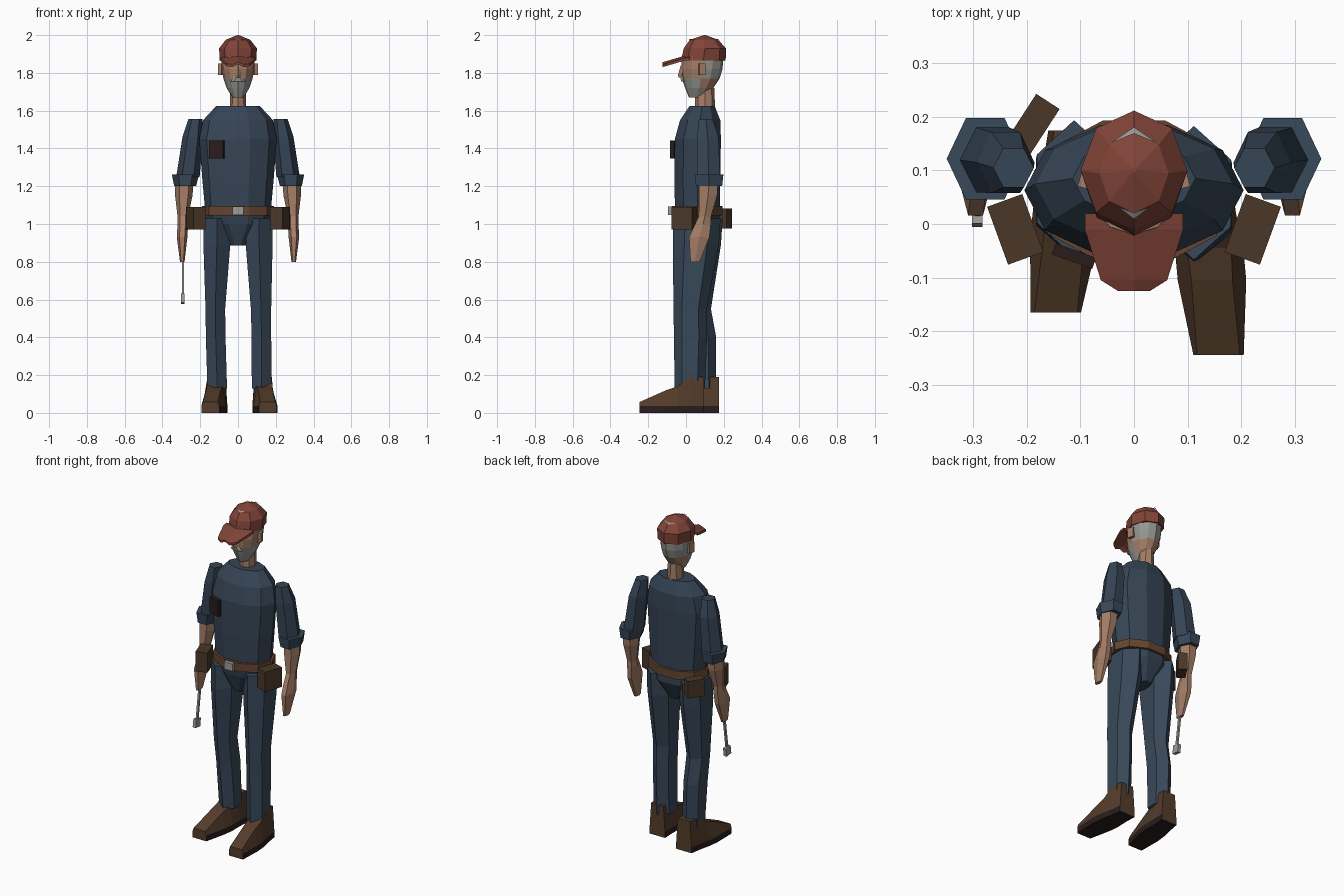
import bpy, bmesh, math
from mathutils import Matrix

cube = bpy.data.objects.get("Cube")
if cube:
    bpy.data.objects.remove(cube)


def material(name, r, g, b):
    m = bpy.data.materials.new(name)
    m.use_nodes = True
    m.diffuse_color = (r, g, b, 1)
    m.node_tree.nodes["Principled BSDF"].inputs["Base Color"].default_value = (r, g, b, 1)
    return m


SHIRT = material("navy shirt", .036, .058, .09)
PANTS = material("blue work cloth", .04, .065, .1)
SKIN = material("skin", .38, .21, .135)
CAP = material("brick red", .22, .058, .04)
LEATHER = material("dark leather", .07, .038, .022)
BOOT = material("boot brown", .09, .046, .024)
BELT = material("belt brown", .13, .06, .03)
DARK = material("near black brown", .022, .012, .012)
GREY = material("grey hair", .3, .3, .28)
METAL = material("steel", .34, .34, .32)


def finish(name, bm, *mats):
    bmesh.ops.recalc_face_normals(bm, faces=bm.faces)
    me = bpy.data.meshes.new(name)
    bm.to_mesh(me)
    bm.free()
    for m in mats:
        me.materials.append(m)
    ob = bpy.data.objects.new(name, me)
    bpy.context.collection.objects.link(ob)
    return ob


def skin_rings(name, rings, *mats, caps=True):
    """Bridge a list of point rings into one closed body."""
    bm = bmesh.new()
    loops = [[bm.verts.new(p) for p in ring] for ring in rings]
    n = len(loops[0])
    for a, b in zip(loops, loops[1:]):
        for i in range(n):
            j = (i + 1) % n
            bm.faces.new((a[i], a[j], b[j], b[i]))
    if caps:
        bm.faces.new(loops[0])
        bm.faces.new(loops[-1])
    return finish(name, bm, *mats)


def loft(name, levels, n, *mats, phase=0, caps=True):
    """Levels are (z, centre x, centre y, radius x, radius y)."""
    angles = [phase + math.tau * i / n for i in range(n)]
    return skin_rings(name, [[(cx + rx * math.cos(a), cy + ry * math.sin(a), z) for a in angles]
                             for z, cx, cy, rx, ry in levels], *mats, caps=caps)


def box(name, centre, size, mat, yaw=0, tilt=0):
    bm = bmesh.new()
    bmesh.ops.create_cube(bm, size=1)
    bm.transform(Matrix.Translation(centre) @ Matrix.Rotation(math.radians(yaw), 4, 'Z')
                 @ Matrix.Rotation(math.radians(tilt), 4, 'X') @ Matrix.Diagonal((*size, 1)))
    return finish(name, bm, mat)


def paint(ob, rule):
    for f in ob.data.polygons:
        f.material_index = rule(f.center)


# Torso with the shirt tail tapering between the legs
loft("shirt_torso", [(1.625, 0, .085, .115, .07), (1.55, 0, .075, .185, .112),
                     (1.45, 0, .063, .205, .128), (1.25, 0, .06, .19, .128),
                     (1.05, 0, .06, .172, .124), (1.0, 0, .065, .165, .12),
                     (.885, 0, .055, .045, .07)], 10, SHIRT)
box("chest_pocket_case", (-.112, -.06, 1.395), (.08, .022, .095), DARK, yaw=-20)

# Belt, buckle and pouches
loft("belt", [(1.045, 0, .06, .19, .14), (1.095, 0, .06, .19, .14)], 10, BELT)
box("belt_buckle", (0, -.083, 1.07), (.058, .025, .045), METAL)
for s, side in ((1, "left"), (-1, "right")):
    box(side + "_hip_pouch", (s * .222, -.01, 1.03), (.07, .115, .12), LEATHER, yaw=-20 * s)
box("back_hip_pouch", (-.188, .187, 1.03), (.052, .1, .105), LEATHER, yaw=-33)

# Arms
for s, side in ((1, "left"), (-1, "right")):
    ph = 0 if s > 0 else math.pi
    loft(side + "_sleeve", [(1.555, s * .225, .105, .038, .042), (1.46, s * .24, .115, .054, .066),
                            (1.25, s * .265, .12, .062, .07)], 6, SHIRT, phase=ph)
    loft(side + "_cuff", [(1.262, s * .278, .122, .072, .088), (1.2, s * .28, .122, .058, .08)],
         6, PANTS, phase=ph)
    loft(side + "_forearm_and_hand",
         [(1.22, s * .285, .12, .05, .058), (1.15, s * .287, .117, .046, .055),
          (1.04, s * .292, .1, .028, .038), (1.0, s * .292, .09, .028, .048),
          (.93, s * .296, .07, .028, .062), (.8, s * .295, .048, .012, .028)],
         6, SKIN, phase=ph)

# Hammer hanging from the right hand
box("hammer_handle", (-.292, .035, .72), (.011, .014, .24), METAL, tilt=-8)
box("hammer_head", (-.293, .02, .605), (.02, .045, .05), METAL, tilt=-8)

# Legs, the left one a step ahead
loft("left_leg", [(1.03, .112, .058, .08, .125), (.89, .112, .052, .082, .122),
                  (.55, .122, .022, .062, .088), (.4, .124, .024, .06, .088),
                  (.13, .125, .02, .06, .08)], 6, PANTS, phase=math.pi / 6)
loft("right_leg", [(1.03, -.112, .066, .08, .128), (.89, -.112, .06, .082, .125),
                   (.55, -.12, .052, .06, .08), (.4, -.118, .075, .06, .085),
                   (.13, -.11, .085, .06, .072)], 6, PANTS, phase=math.pi / 6)


# Boots with dark soles
def boot(name, heel_x, toe_x, heel_y):
    rings = []
    for back, half, top, crown in ((0, .052, .19, .8), (.075, .056, .19, .8), (.14, .064, .14, .65),
                                   (.2, .064, .12, .6), (.34, .047, .058, .85)):
        x = heel_x + (toe_x - heel_x) * back / .34
        y = heel_y - back
        half_ring = [(half, 0), (half, .036), (half * crown, top)]
        rings.append([(x + h, y, z) for h, z in half_ring]
                     + [(x - h, y, z) for h, z in reversed(half_ring)])
    paint(skin_rings(name, rings, BOOT, DARK), lambda c: int(c.z < .02))


boot("left_boot", .128, .158, .095)
boot("right_boot", -.108, -.146, .175)

# Head: hair at the back, beard on the lower front
loft("neck", [(1.58, 0, .1, .045, .055), (1.72, 0, .1, .04, .05)], 8, SKIN)
head = loft("head", [(1.67, 0, .055, .03, .04), (1.72, 0, .07, .06, .075),
                     (1.77, 0, .078, .077, .1), (1.82, 0, .083, .087, .11),
                     (1.89, 0, .09, .09, .11)], 12, SKIN, GREY)
paint(head, lambda c: int((c.z > 1.77 and c.y > .1) or (c.z < 1.77 and c.y < .09)))
loft("moustache", [(1.755, 0, -.016, .04, .012), (1.785, 0, -.018, .016, .014)], 6, GREY)
loft("nose", [(1.775, 0, -.022, .016, .018), (1.79, 0, -.022, .018, .02),
              (1.84, 0, -.018, .008, .01)], 4, SKIN)
for s, side in ((1, "left"), (-1, "right")):
    box(side + "_ear", (s * .092, .085, 1.82), (.018, .035, .06), SKIN, yaw=15 * s)

# Cap crown and sloping brim
loft("cap_crown", [(1.865, 0, .092, .097, .118), (1.93, 0, .1, .1, .112),
                   (1.975, 0, .095, .065, .075), (2.0, 0, .1, .004, .004)],
     8, CAP, phase=math.pi / 2)
brim = []
for y, w, z in ((.02, .092, 1.882), (-.01, .092, 1.878), (-.105, .062, 1.85), (-.125, .03, 1.845)):
    brim.append([(-w, y, z - .014), (-w, y, z), (0, y, z + .012),
                 (w, y, z), (w, y, z - .014), (0, y, z)])
skin_rings("cap_brim", brim, CAP)

# Slivers of hair showing on the cap ridge
for name, d, w in (("back_hair_sliver", 1, .044), ("front_hair_sliver", -1, .03)):
    bm = bmesh.new()
    tip_in, tip_out = [bm.verts.new((0, .095 + d * r, z)) for r, z in ((.074, 1.979), (.086, 1.972))]
    for s in (1, -1):
        bm.faces.new((tip_in, tip_out, bm.verts.new((s * w, .095 + d * (.078 - w / 2), 1.979))))
    finish(name, bm, GREY)
